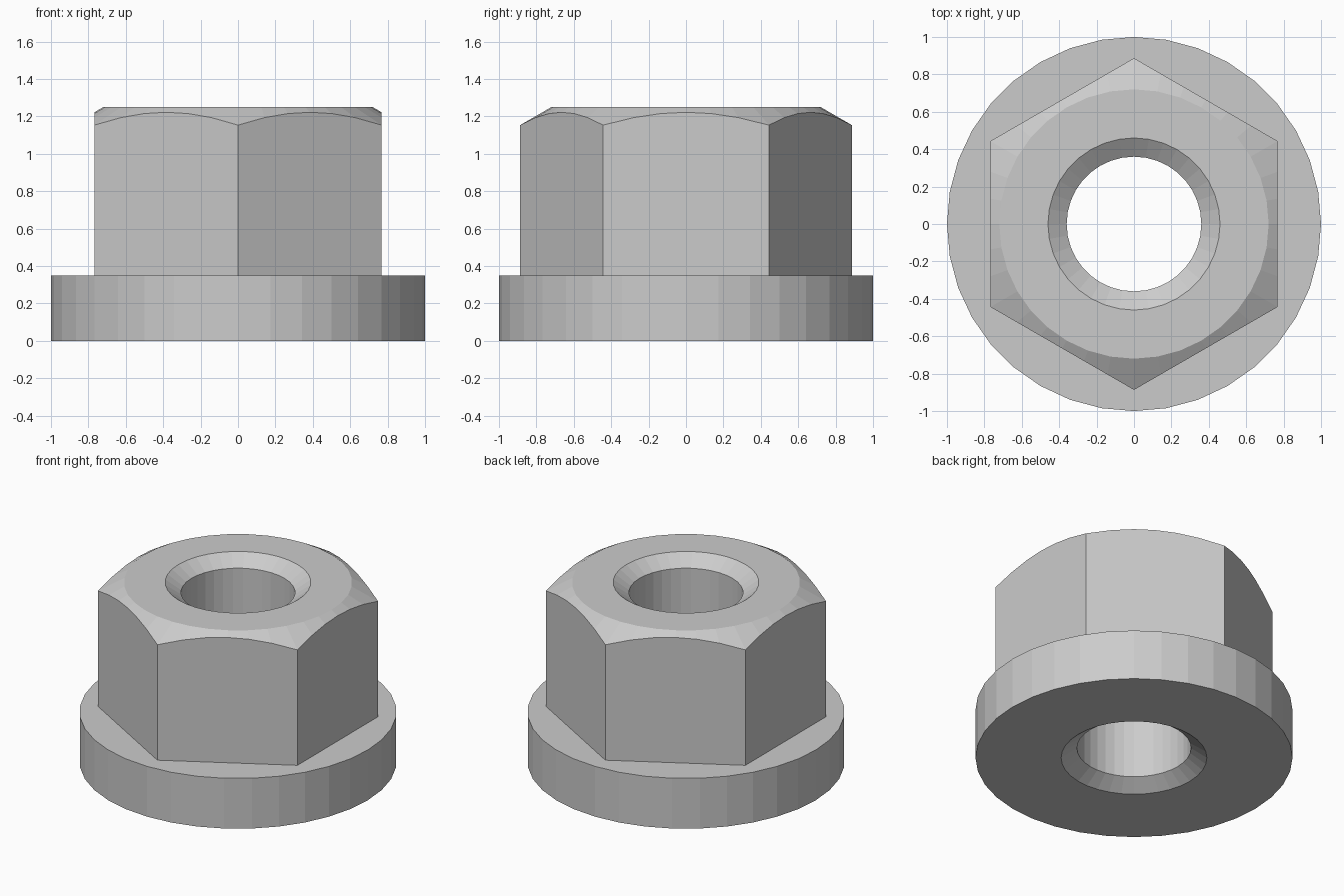
import bpy, bmesh
from math import radians, cos, sin, tan, pi

if "Cube" in bpy.data.objects:
    bpy.data.objects.remove(bpy.data.objects["Cube"])

SIDES = 36                      # multiple of 12, so hex corners land on vertices
APOTHEM = 0.768                 # hex centre to flat, flats face +x and -x
TOP, TOP_R = 1.25, 0.72         # top face height and its chamfer circle radius
FLANGE_H, FLANGE_R = 0.35, 1.0
BORE_R, SINK_R, SINK_D = 0.36, 0.46, 0.07


def hex_radius(a):
    """Distance from the axis to the hexagon outline at angle a."""
    sector = pi / 3
    return APOTHEM / cos((a + sector / 2) % sector - sector / 2)


def circle(r, z):
    return lambda a: (r, z)


def hex_base(a):
    return hex_radius(a), FLANGE_H


def hex_crown(a):
    """Where the 30 degree conical chamfer meets the hex flats."""
    r = hex_radius(a)
    return r, TOP - (r - TOP_R) * tan(radians(30))


# Closed loop of rings: flange, hex body, chamfered crown, countersunk bore
rings = [
    circle(SINK_R, 0),
    circle(FLANGE_R, 0),
    circle(FLANGE_R, FLANGE_H),
    hex_base,
    hex_crown,
    circle(TOP_R, TOP),
    circle(SINK_R, TOP),
    circle(BORE_R, TOP - SINK_D),
    circle(BORE_R, SINK_D),
]

bm = bmesh.new()
loops = []
for ring in rings:
    loop = []
    for i in range(SIDES):
        a = 2 * pi * i / SIDES
        r, z = ring(a)
        loop.append(bm.verts.new((r * cos(a), r * sin(a), z)))
    loops.append(loop)

# Skin neighbouring rings, the last joining back to the first
for k, low in enumerate(loops):
    high = loops[(k + 1) % len(loops)]
    for i in range(SIDES):
        j = (i + 1) % SIDES
        bm.faces.new((low[i], low[j], high[j], high[i]))

bmesh.ops.recalc_face_normals(bm, faces=bm.faces)
mesh = bpy.data.meshes.new("flanged_hex_nut")
bm.to_mesh(mesh)
bm.free()
bpy.context.collection.objects.link(bpy.data.objects.new("flanged_hex_nut", mesh))
